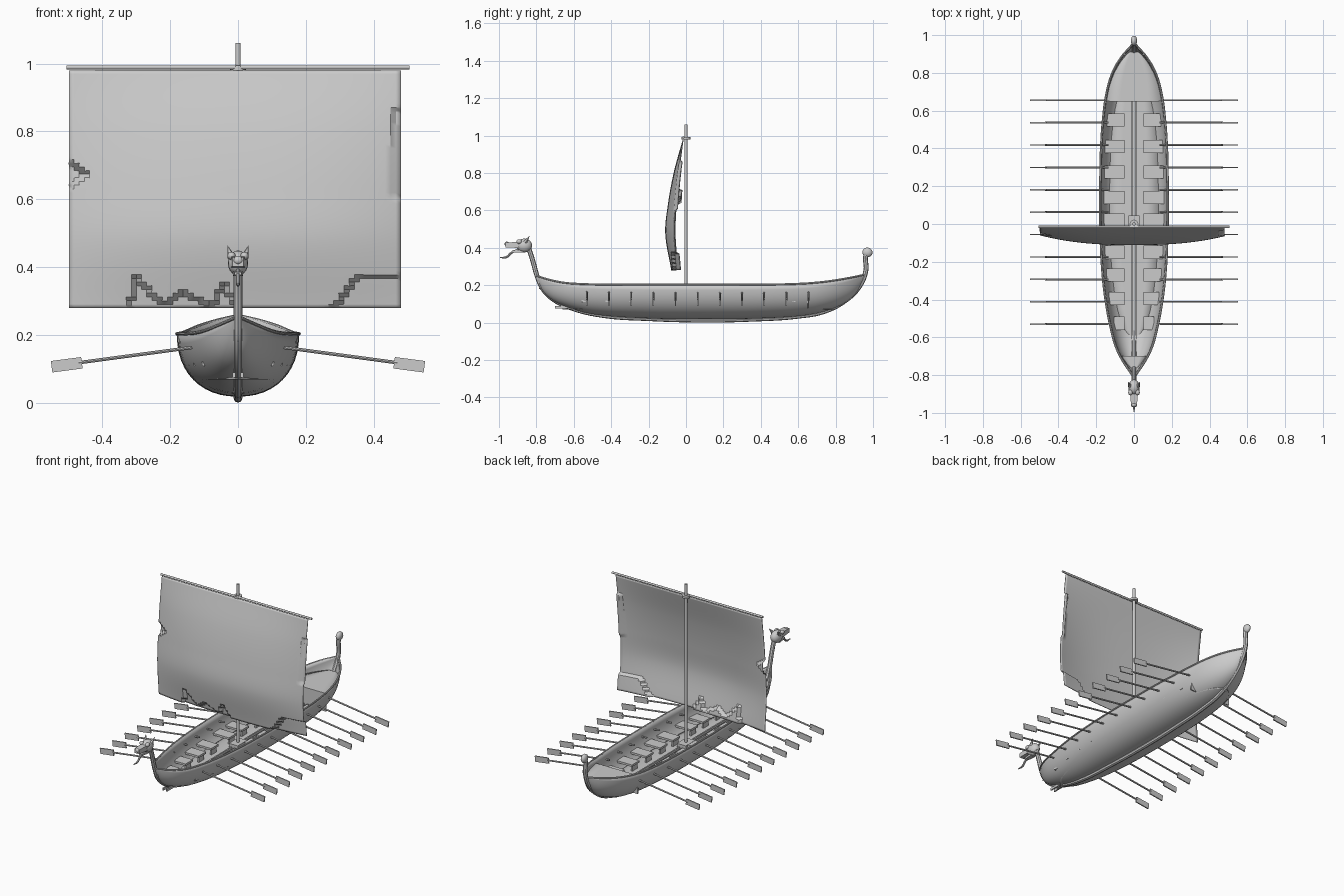
import bpy, bmesh, math
from mathutils import Vector

cube = bpy.data.objects.get("Cube")
if cube:
    bpy.data.objects.remove(cube, do_unlink=True)

grey = bpy.data.materials.new("weathered grey")
grey.use_nodes = True
tone = (0.6, 0.6, 0.6, 1)
grey.diffuse_color = tone
grey.node_tree.nodes["Principled BSDF"].inputs["Base Color"].default_value = tone


def finish(obj, smooth=True):
    """Apply the material and shading."""
    obj.data.materials.clear()
    obj.data.materials.append(grey)
    bpy.ops.object.select_all(action='DESELECT')
    obj.select_set(True)
    bpy.context.view_layer.objects.active = obj
    if smooth:
        bpy.ops.object.shade_smooth_by_angle(angle=math.radians(35))
    return obj


def mesh_object(name, bm, smooth=True):
    bmesh.ops.recalc_face_normals(bm, faces=bm.faces)
    mesh = bpy.data.meshes.new(name)
    bm.to_mesh(mesh)
    bm.free()
    obj = bpy.data.objects.new(name, mesh)
    bpy.context.collection.objects.link(obj)
    return finish(obj, smooth)


def sheet(name, rows, thickness=0.0, offset=-1.0):
    """Skin a grid of points, optionally thickened."""
    bm = bmesh.new()
    grid = [[bm.verts.new(p) for p in row] for row in rows]
    for a, b in zip(grid, grid[1:]):
        for i in range(len(a) - 1):
            bm.faces.new((a[i], a[i + 1], b[i + 1], b[i]))
    obj = mesh_object(name, bm)
    if thickness:
        mod = obj.modifiers.new("thickness", 'SOLIDIFY')
        mod.thickness, mod.offset = thickness, offset
    return obj


def box(name, center, size, taper=1.0):
    """Box whose front end (-y) can be narrowed."""
    bm = bmesh.new()
    bmesh.ops.create_cube(bm, size=1)
    for v in bm.verts:
        k = taper if v.co.y < 0 else 1
        v.co = Vector((v.co.x * size[0] * k, v.co.y * size[1], v.co.z * size[2] * k)) + Vector(center)
    return mesh_object(name, bm, False)


def rod(name, start, end, r1, r2=None, sides=12):
    start, end = Vector(start), Vector(end)
    axis = end - start
    bm = bmesh.new()
    bmesh.ops.create_cone(bm, cap_ends=True, segments=sides, radius1=r1,
                          radius2=r1 if r2 is None else r2, depth=axis.length)
    turn = axis.to_track_quat('Z', 'Y').to_matrix().to_4x4()
    turn.translation = (start + end) / 2
    bmesh.ops.transform(bm, matrix=turn, verts=bm.verts)
    return mesh_object(name, bm)


def ball(name, center, size):
    bm = bmesh.new()
    bmesh.ops.create_uvsphere(bm, u_segments=16, v_segments=10, radius=1)
    for v in bm.verts:
        v.co = Vector(a * b for a, b in zip(v.co, size)) + Vector(center)
    return mesh_object(name, bm)


def tube(name, points, radius, tip=1.0):
    curve = bpy.data.curves.new(name, 'CURVE')
    curve.dimensions = '3D'
    curve.bevel_depth, curve.bevel_resolution = radius, 2
    curve.use_fill_caps = True
    spline = curve.splines.new('BEZIER')
    spline.bezier_points.add(len(points) - 1)
    for p, co in zip(spline.bezier_points, points):
        p.co = co
        p.handle_left_type = p.handle_right_type = 'AUTO'
    spline.bezier_points[-1].radius = tip
    spline.resolution_u = 6
    obj = bpy.data.objects.new(name, curve)
    bpy.context.collection.objects.link(obj)
    finish(obj, False)
    bpy.ops.object.convert(target='MESH')
    return finish(bpy.context.object)


def smooth_curve(points):
    """Return a smooth function through the points."""
    def slope(i):
        a, b = points[max(i - 1, 0)], points[min(i + 1, len(points) - 1)]
        return (b[1] - a[1]) / (b[0] - a[0])

    def f(x):
        i = 0
        while i < len(points) - 2 and x > points[i + 1][0]:
            i += 1
        (xa, ya), (xb, yb) = points[i], points[i + 1]
        h = xb - xa
        t = min(max((x - xa) / h, 0), 1)
        s = t * t * (3 - 2 * t)
        return (ya * (1 - s) + yb * s + h * t * (1 - t) ** 2 * slope(i)
                - h * t * t * (1 - t) * slope(i + 1))
    return f


# Hull lines along the length
bow, stern = -0.8, 0.95
width = smooth_curve([(bow, .01), (-.7, .075), (-.6, .112), (-.4, .152), (-.2, .172), (.05, .18),
                      (.3, .178), (.5, .17), (.7, .145), (.8, .115), (.88, .07), (stern, .01)])
keel = smooth_curve([(bow, .235), (-.76, .16), (-.68, .1), (-.5, .045), (-.2, .022), (.1, .018),
                     (.4, .022), (.65, .04), (.8, .08), (.9, .145), (stern, .225)])
sheer = smooth_curve([(bow, .25), (-.7, .222), (-.58, .207), (0, .203), (.6, .207),
                      (.75, .22), (.85, .235), (stern, .255)])


def stations(a, b, n):
    return [(a + b) / 2 - (b - a) / 2 * math.cos(math.pi * i / n) for i in range(n + 1)]


def section(y, n=24):
    top, low, w = sheer(y), keel(y), width(y)
    row = []
    for i in range(n + 1):
        a = math.pi * (i / n - 0.5)
        x = math.copysign(abs(math.sin(a)) ** 0.9, a) * w
        row.append((x, y, top - (top - low) * max(math.cos(a), 0) ** 0.9))
    return row


def inside_width(y, z):
    drop = min(max((sheer(y) - z) / (sheer(y) - keel(y)), 0), 1)
    return max(width(y) * math.sin(math.acos(drop ** 1.1)) ** 0.9 - 0.006, 0.001)


hull_rows = [section(y) for y in stations(bow, stern, 48)]
sheet("hull", hull_rows, 0.007, -1)
for side, index in (("right", 0), ("left", -1)):
    tube(side + "_gunwale", [row[index] for row in hull_rows[::3]], 0.005)


# Decks and centre beam
def deck(name, a, b, z):
    sheet(name, [[(k * inside_width(y, z), y, z) for k in (-1, -.5, 0, .5, 1)]
                 for y in stations(a, b, 24)], 0.006)


deck("floor", -.66, .8, .075)
deck("stern_deck", .65, .91, .185)
deck("bow_deck", -.785, -.7, .185)
box("stern_bulkhead", (0, .652, .13), (.27, .006, .11))
for x in (-.012, .012):
    box("centre_beam", (x, -.025, .082), (.008, 1.35, .014))
box("mast_step", (0, 0, .09), (.06, .09, .03))

# Benches and oars on both sides
for side in (-1, 1):
    for y in (-.525, -.395, -.27, -.15, .02, .14, .275, .41, .55):
        outer = inside_width(y, .12)
        box("bench", (side * (.05 + outer) / 2, y, .115), (outer - .05, .07, .012))
        box("bench_leg", (side * .06, y, .095), (.01, .05, .035))
    for i in range(11):
        y = -.53 + i * .1185
        rod("oar_shaft", (side * .135, y, .163), (side * .47, y, .118), .005, sides=8)
        blade = box("oar_blade", (0, 0, 0), (.09, .007, .034))
        blade.location = (side * .505, y, .112)
        blade.rotation_euler.y = side * .13

# Keel with stem and stern post
tube("keel_and_stems", [(0, y, z) for y, z in (
    (-.845, .41), (-.822, .34), (-.793, .24), (-.765, .18), (-.71, .125), (-.61, .077), (-.45, .039),
    (-.2, .021), (.1, .013), (.35, .018), (.6, .034), (.74, .06), (.855, .12), (.925, .19),
    (.962, .28), (.96, .35), (.965, .37))], .013)
ball("stern_finial", (0, .97, .375), (.017, .027, .026))

# Beast figurehead
ball("skull", (0, -.865, .412), (.03, .042, .037))
box("snout", (0, -.92, .415), (.042, .09, .034), .75)
box("lower_jaw", (0, -.9, .381), (.03, .06, .014), .7)
ball("nose", (0, -.958, .42), (.016, .012, .013))
for side in (-1, 1):
    rod("ear", (side * .02, -.86, .43), (side * .031, -.835, .464), .012, 0, 6)
    ball("brow", (side * .019, -.892, .433), (.012, .015, .012))
tube("tongue", [(0, -.9, .39), (0, -.935, .372), (0, -.96, .35), (0, -.995, .348)], .006, .5)

# Mast and yard
rod("mast", (0, 0, .07), (0, 0, 1.06), .008)
rod("mast_collar", (0, 0, .98), (0, 0, .992), .023)
rod("yard", (-.505, -.015, .989), (.505, -.015, .989), .006)

# Sail with belly, torn hem and folded edges
belly = smooth_curve([(0, 0), (.25, .048), (.5, .08), (.72, .094), (1, .062)])
hem = [(-.5, .28), (-.32, .28), (-.3, .37), (-.22, .29), (-.165, .33), (-.08, .285), (-.04, .35),
       (.0, .28), (.28, .28), (.35, .37), (.5, .37)]


def hem_height(x):
    for (xa, za), (xb, zb) in zip(hem, hem[1:]):
        if x <= xb:
            return za + (zb - za) * (x - xa) / (xb - xa)
    return hem[-1][1]


def sail_point(u, v):
    x, z = -.498 + .978 * u, .98 - .7 * v
    y = -.015 - belly(v) * (1 - .55 * min(abs(x) / .5, 1) ** 2.5)
    if z < hem_height(x):
        y += .018
    if x + .498 < .05 - abs(z - .675) * 1.2:
        y += .025
    if x > .455 and .6 < z < .86:
        y += .012
    return (x, y, z)


n = 64
sheet("sail", [[sail_point(i / n, j / n) for i in range(n + 1)] for j in range(n + 1)], .004, 0)
